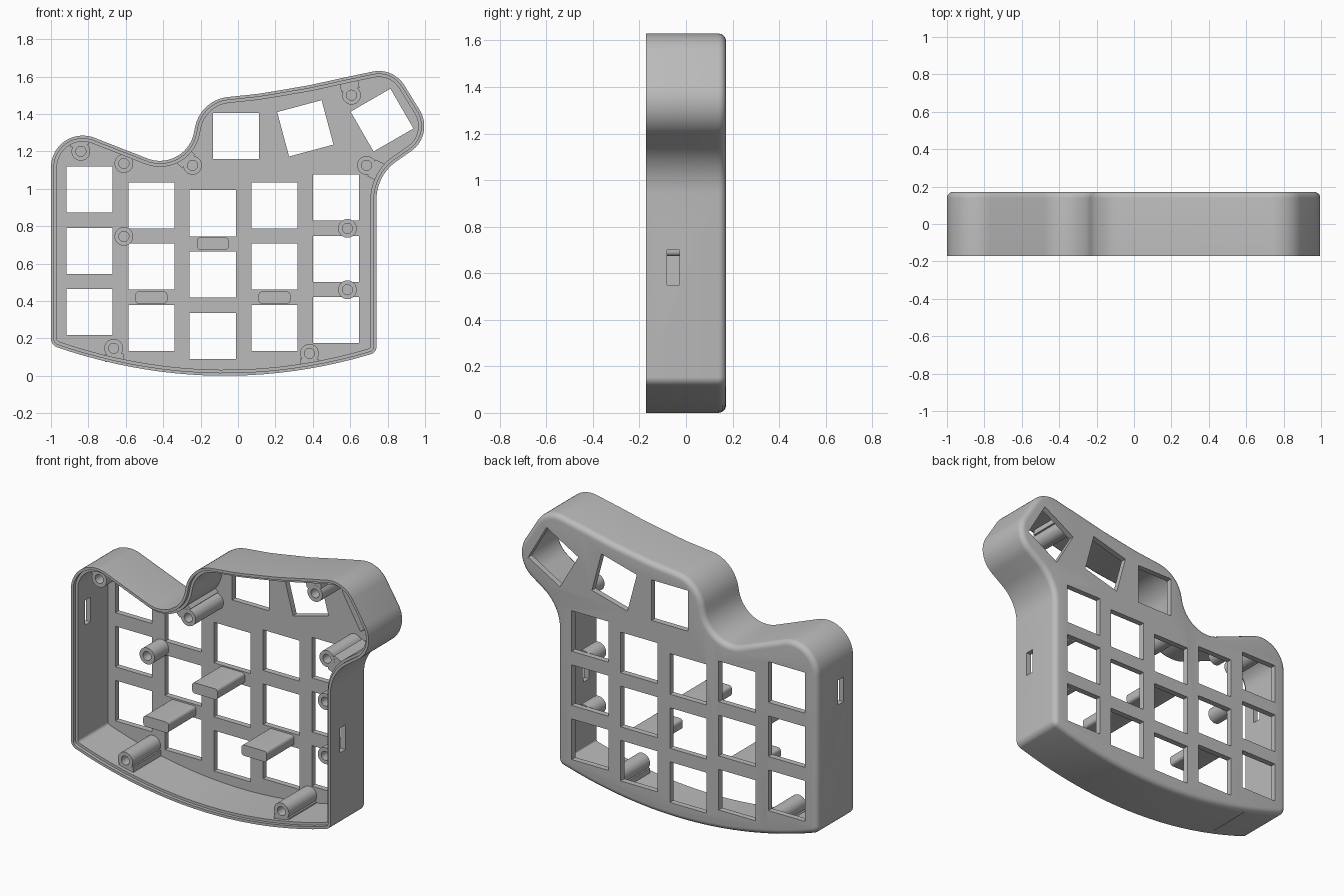
import bpy, bmesh, math
from mathutils import Vector, Matrix

if "Cube" in bpy.data.objects:
    bpy.data.objects.remove(bpy.data.objects["Cube"], do_unlink=True)

grey = bpy.data.materials.new("case grey")
grey.use_nodes = True
grey.diffuse_color = (0.5, 0.5, 0.5, 1)
grey.node_tree.nodes["Principled BSDF"].inputs["Base Color"].default_value = grey.diffuse_color

BACK, FRONT, PLATE = 0.172, -0.172, 0.137
WALL, LIP = 0.032, 0.016


def rounded(corners, steps=10):
    """Counter-clockwise outline in x, z with a fillet at each (x, z, radius)."""
    out = []
    for i, (x, z, r) in enumerate(corners):
        p = Vector((x, z))
        a = (Vector(corners[i - 1][:2]) - p).normalized()
        b = (Vector(corners[(i + 1) % len(corners)][:2]) - p).normalized()
        half = a.angle(b) / 2
        w = math.pi - 2 * half
        if r == 0 or w < 0.01:
            out.append(p)
            continue
        c = p + (a + b).normalized() * r / math.sin(half)
        u, v = p + a * r / math.tan(half) - c, p + b * r / math.tan(half) - c
        n = max(2, round(steps * w))
        for k in range(n + 1):
            t = k / n
            out.append(c + (u * math.sin((1 - t) * w) + v * math.sin(t * w)) / math.sin(w))
    return out


def inset(pts, d):
    res = []
    for i, p in enumerate(pts):
        e = (p - pts[i - 1]).normalized()
        f = (pts[(i + 1) % len(pts)] - p).normalized()
        n = Vector((-e.y - f.y, e.x + f.x)).normalized()
        res.append(p + n * d / max(0.5, n.dot(Vector((-e.y, e.x)))))
    return res


def loft(bm, pts, rings):
    """Closed solid through rings of (inset, y)."""
    loops = [[bm.verts.new((q.x, y, q.y)) for q in inset(pts, d)] for d, y in rings]
    n = len(pts)
    for lo, hi in zip(loops, loops[1:]):
        for i in range(n):
            bm.faces.new((lo[i], lo[(i + 1) % n], hi[(i + 1) % n], hi[i]))
    bm.faces.new(loops[0])
    bm.faces.new(loops[-1])


def finish(name, bm):
    bmesh.ops.recalc_face_normals(bm, faces=bm.faces)
    me = bpy.data.meshes.new(name)
    bm.to_mesh(me)
    bm.free()
    me.materials.append(grey)
    ob = bpy.data.objects.new(name, me)
    bpy.context.collection.objects.link(ob)
    return ob


def smooth(ob):
    bpy.ops.object.select_all(action='DESELECT')
    ob.select_set(True)
    bpy.context.view_layer.objects.active = ob
    bpy.ops.object.shade_smooth_by_angle(angle=math.radians(32))


def solid(name, pts, rings):
    bm = bmesh.new()
    loft(bm, pts, rings)
    ob = finish(name, bm)
    smooth(ob)
    return ob


def rect(cx, cz, w, h, r=0.0, angle=0.0):
    rot = Matrix.Rotation(angle, 2)
    return [rot @ q + Vector((cx, cz)) for q in rounded(
        [(-w / 2, -h / 2, r), (w / 2, -h / 2, r), (w / 2, h / 2, r), (-w / 2, h / 2, r)], 4)]


# Case outline: shallow arc along the bottom, rounded corners elsewhere
def sag(x):
    return (x + 0.07) ** 2 / 5.3


xs = [-0.9 + 0.08 * i for i in range(20)]
outline = rounded(
    [(-1, sag(-1), 0.05)] + [(x, sag(x), 0) for x in xs] +
    [(0.74, sag(0.74), 0.04), (0.74, 1.072, 0.25), (1.053, 1.289, 0.163),
     (0.83, 1.649, 0.16), (0.58, 1.597, 1.2), (0.38, 1.553, 1.2), (0.115, 1.508, 1.2),
     (-0.2, 1.475, 0.2), (-0.28, 1.082, 0.185), (-1, 1.363, 0.17)])

# Shell: stepped lip, wall, back plate and rounded back edge
R = 0.033
edge = [(R * (1 - math.cos(a)), BACK - R + R * math.sin(a))
        for a in [math.pi / 2 * k / 5 for k in range(6)]]
bm = bmesh.new()
loft(bm, outline, [(WALL, PLATE), (WALL, FRONT + 0.02), (LIP, FRONT + 0.02),
                   (LIP, FRONT), (0, FRONT)] + edge)
case = finish("case_shell", bm)

# Cutters: key openings and side slots
KEY, PITCH = 0.246, 0.328
bm = bmesh.new()
keys = [(x, z + PITCH * k, 0) for x, z in
        [(-0.795, 0.34), (-0.463, 0.255), (-0.135, 0.213), (0.195, 0.255), (0.523, 0.297)]
        for k in range(3)]
keys += [(-0.012, 1.283, 0), (0.36, 1.323, 15), (0.77, 1.367, 30)]
for x, z, deg in keys:
    loft(bm, rect(x, z, KEY, KEY, 0, math.radians(deg)), [(0, PLATE - 0.03), (0, BACK + 0.03)])
for x, z in [(-0.985, 0.943), (0.725, 0.625)]:
    loft(bm, rect(x, z, 0.08, 0.15), [(0, -0.082), (0, -0.028)])
cutter = finish("opening_cutter", bm)
cutter.hide_render = True

mod = case.modifiers.new("openings", 'BOOLEAN')
mod.operation, mod.solver, mod.object = 'DIFFERENCE', 'EXACT', cutter
bpy.context.view_layer.objects.active = case
bpy.ops.object.modifier_apply(modifier=mod.name)
bpy.data.objects.remove(cutter, do_unlink=True)
smooth(case)

# Screw posts: tall ones are webbed to the wall, short ones stand on the plate
POST, BORE = 0.05, 0.023


def post(name, x, z, end):
    ring = [Vector((x + POST * math.cos(a), z + POST * math.sin(a)))
            for a in [math.tau * k / 32 for k in range(32)]]
    solid(name, ring, [(0, PLATE + 0.004), (0, end), (BORE, end), (BORE, PLATE - 0.01)])


for i, (x, z) in enumerate([(-0.84, 1.2), (-0.243, 1.125), (0.607, 1.5),
                            (0.687, 1.125), (-0.665, 0.147), (0.382, 0.12)]):
    post(f"tall_post_{i + 1}", x, z, -0.13)
    c = Vector((x, z))
    gap = min((q - c for q in outline), key=lambda v: v.length)
    start, stop = 0.03, gap.length - 0.012
    mid = c + gap.normalized() * (start + stop) / 2
    solid(f"post_web_{i + 1}",
          rect(mid.x, mid.y, stop - start, 0.1, 0, math.atan2(gap.y, gap.x)),
          [(0, PLATE + 0.004), (0, -0.129)])

for i, (x, z) in enumerate([(-0.61, 1.135), (-0.61, 0.745), (0.585, 0.788), (0.585, 0.46)]):
    post(f"short_post_{i + 1}", x, z, 0.0)

# Support bars rising from the plate
for i, (x, z) in enumerate([(-0.135, 0.707), (-0.463, 0.418), (0.195, 0.418)]):
    solid(f"support_bar_{i + 1}", rect(x, z, 0.17, 0.065, 0.018),
          [(0, PLATE + 0.004), (0, -0.125)])
